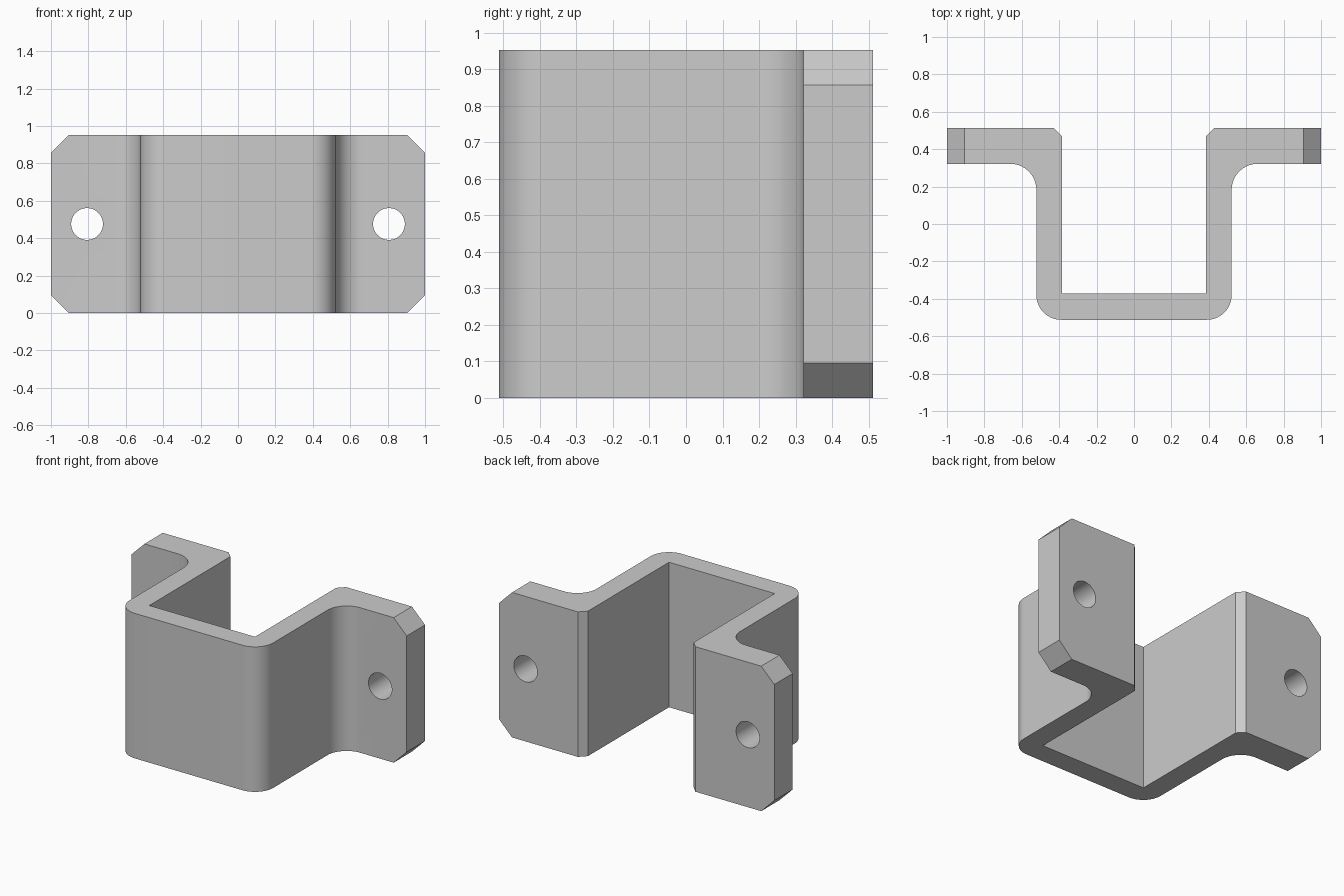
import bpy, bmesh
from math import cos, sin, radians, pi

cube = bpy.data.objects.get("Cube")
if cube:
    bpy.data.objects.remove(cube, do_unlink=True)

HEIGHT = 0.952
BACK, FLANGE_FRONT, FRONT = 0.512, 0.322, -0.512
OUTER, INNER = 0.522, 0.384
CHAMFER = 0.095

grey = bpy.data.materials.new("plain grey")
grey.use_nodes = True
colour = (0.6, 0.6, 0.6, 1)
grey.diffuse_color = colour
grey.node_tree.nodes["Principled BSDF"].inputs["Base Color"].default_value = colour


def arc(cx, cy, r, start, end, steps=14):
    angles = [radians(start + (end - start) * i / steps) for i in range(steps + 1)]
    return [(cx + r * cos(a), cy + r * sin(a)) for a in angles]


# Right-hand half of the hat-shaped section, from inner web to outer web
fillet, round_r = 0.14, 0.132
half = [(INNER, FRONT + 0.14), (INNER, BACK - 0.043), (INNER + 0.043, BACK),
        (1, BACK), (1, FLANGE_FRONT)]
half += arc(OUTER + fillet, FLANGE_FRONT - fillet, fillet, 90, 180)
half += arc(OUTER - round_r, FRONT + round_r, round_r, 0, -90)
section = half + [(-x, y) for x, y in reversed(half)]

# Bracket body: extruded section with clipped flange corners
bm = bmesh.new()
base = bm.faces.new([bm.verts.new((x, y, 0)) for x, y in section])
top = bmesh.ops.extrude_face_region(bm, geom=[base])["geom"]
bmesh.ops.translate(bm, vec=(0, 0, HEIGHT),
                    verts=[v for v in top if isinstance(v, bmesh.types.BMVert)])
corners = [e for e in bm.edges
           if all(abs(v.co.x) > 0.999 for v in e.verts)
           and abs(e.verts[0].co.z - e.verts[1].co.z) < 0.001]
bmesh.ops.bevel(bm, geom=corners, offset=CHAMFER, segments=1, affect='EDGES')
bmesh.ops.recalc_face_normals(bm, faces=bm.faces)
mesh = bpy.data.meshes.new("bracket")
bm.to_mesh(mesh)
bm.free()
mesh.materials.append(grey)
bracket = bpy.data.objects.new("bracket", mesh)
bpy.context.collection.objects.link(bracket)

# Bolt holes through both flanges
for side, name in ((1, "left"), (-1, "right")):
    bpy.ops.mesh.primitive_cylinder_add(vertices=48, radius=0.085, depth=0.6,
                                        location=(side * 0.807, 0.42, HEIGHT / 2),
                                        rotation=(pi / 2, 0, 0))
    cutter = bpy.context.object
    cutter.name = name + "_hole_cutter"
    cutter.data.materials.append(grey)
    cut = bracket.modifiers.new(name + " hole", 'BOOLEAN')
    cut.operation, cut.solver, cut.object = 'DIFFERENCE', 'EXACT', cutter
    bpy.ops.object.select_all(action='DESELECT')
    bracket.select_set(True)
    bpy.context.view_layer.objects.active = bracket
    bpy.ops.object.modifier_apply(modifier=cut.name)
    bpy.data.objects.remove(cutter, do_unlink=True)

bpy.ops.object.shade_smooth_by_angle(angle=radians(30))
